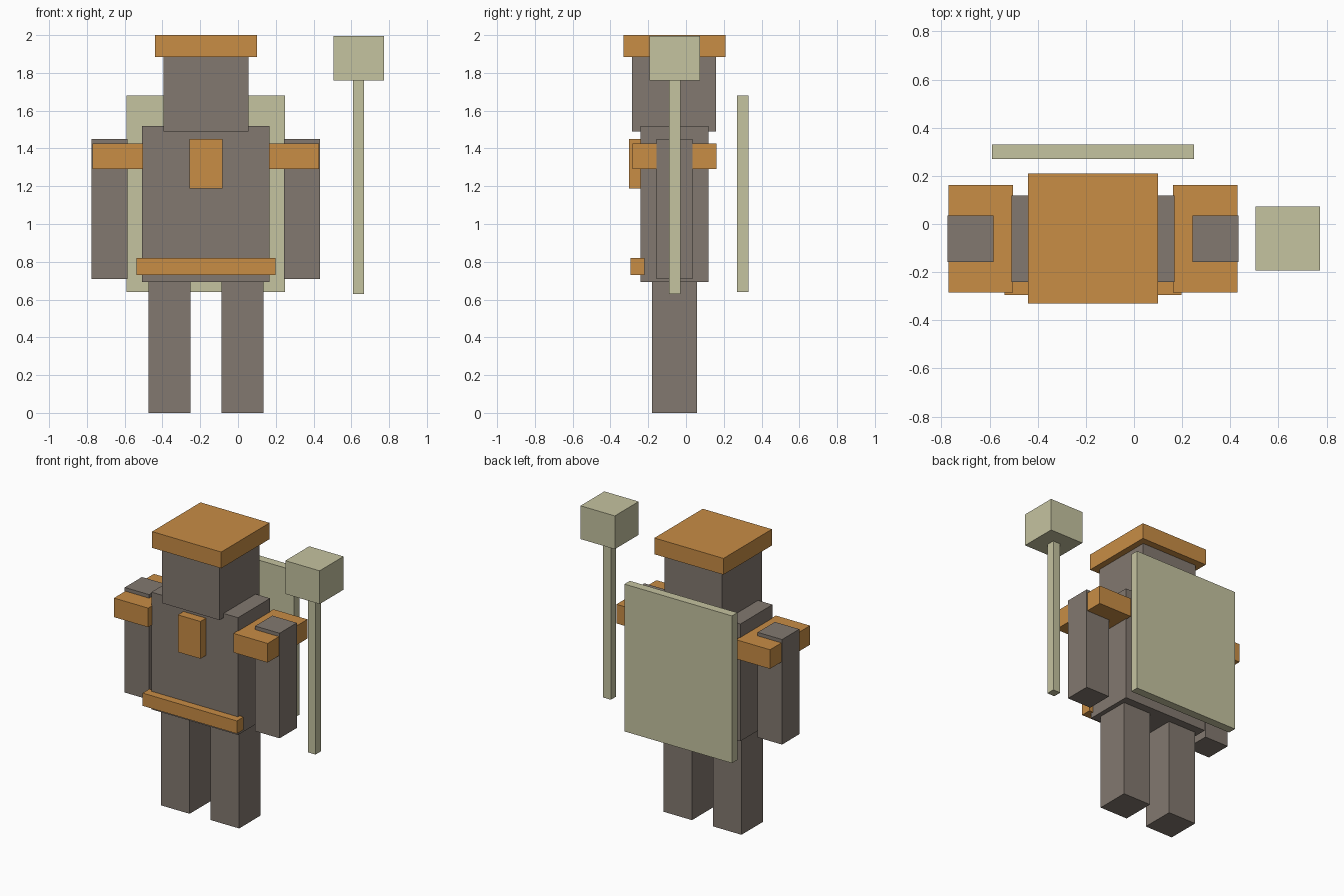
import bpy

old = bpy.data.objects.get("Cube")
if old:
    bpy.data.objects.remove(old, do_unlink=True)


def material(name, rgb):
    mat = bpy.data.materials.new(name)
    mat.use_nodes = True
    colour = (*rgb, 1.0)
    mat.diffuse_color = colour
    mat.node_tree.nodes["Principled BSDF"].inputs["Base Color"].default_value = colour
    return mat


grey = material("warm grey", (0.225, 0.19, 0.16))
orange = material("orange", (0.578, 0.266, 0.06))
bone = material("pale bone", (0.558, 0.546, 0.352))


def box(name, mat, x, y, z):
    """Box spanning the given (low, high) range on each axis."""
    spans = (x, y, z)
    bpy.ops.mesh.primitive_cube_add(size=1, location=[(a + b) / 2 for a, b in spans])
    obj = bpy.context.object
    obj.name = obj.data.name = name
    size = [b - a for a, b in spans]
    for v in obj.data.vertices:
        v.co = [c * s for c, s in zip(v.co, size)]
    obj.data.materials.append(mat)
    return obj


MID = -0.17  # the figure's own centre line


def centred(name, mat, half, y, z):
    return box(name, mat, (MID - half, MID + half), y, z)


def pair(name, mat, inner, outer, y, z):
    box("left_" + name, mat, (MID + inner, MID + outer), y, z)
    box("right_" + name, mat, (MID - outer, MID - inner), y, z)


# Body
centred("torso", grey, 0.338, (-0.24, 0.118), (0.692, 1.52))
centred("head", grey, 0.225, (-0.285, 0.16), (1.49, 1.89))
pair("leg", grey, 0.082, 0.305, (-0.18, 0.059), (0, 0.7))
pair("arm", grey, 0.414, 0.605, (-0.157, 0.035), (0.708, 1.45))

# Orange outfit
centred("hat", orange, 0.27, (-0.33, 0.21), (1.885, 2.0))
centred("belt", orange, 0.368, (-0.295, -0.22), (0.73, 0.82))
centred("chest_plate", orange, 0.088, (-0.302, -0.238), (1.187, 1.45))
pair("shoulder_pad", orange, 0.333, 0.6, (-0.284, 0.162), (1.29, 1.425))

# Back panel and staff
centred("back_panel", bone, 0.42, (0.27, 0.33), (0.64, 1.68))
box("staff_pole", bone, (0.608, 0.668), (-0.09, -0.03), (0.63, 1.77))
box("staff_head", bone, (0.505, 0.773), (-0.193, 0.073), (1.76, 1.995))
